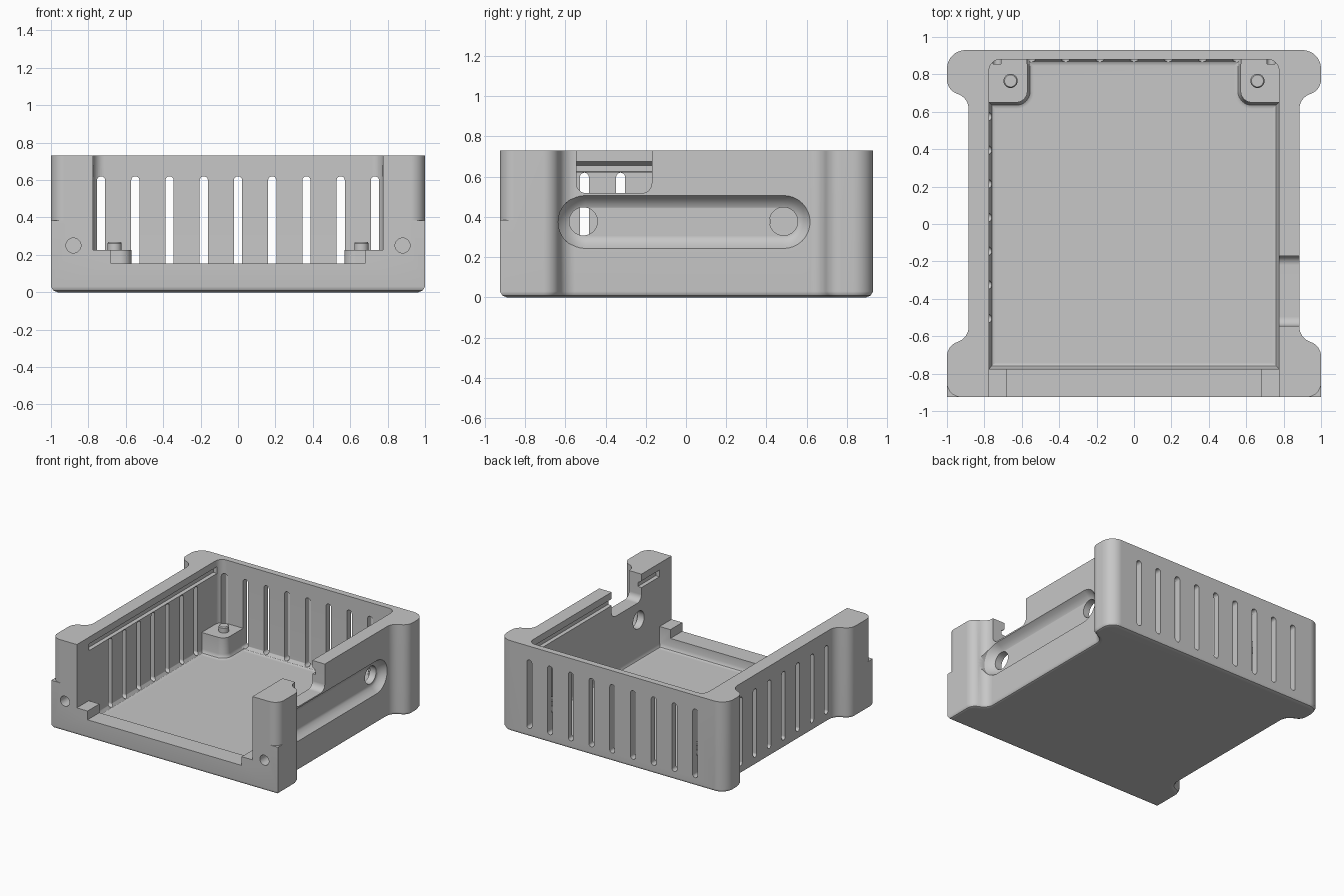
import bpy, bmesh, math
from mathutils import Vector

cube = bpy.data.objects.get("Cube")
if cube:
    bpy.data.objects.remove(cube, do_unlink=True)

grey = bpy.data.materials.new("matte grey")
grey.use_nodes = True
grey.diffuse_color = (0.57, 0.57, 0.57, 1)
grey.node_tree.nodes["Principled BSDF"].inputs["Base Color"].default_value = (0.57, 0.57, 0.57, 1)


def rounded(corners, steps=8):
    """Outline from (a, b[, radius]) corners, with arcs at the rounded ones."""
    out = []
    for i, c in enumerate(corners):
        p = Vector(c[:2])
        if len(c) < 3:
            out.append(p)
            continue
        u = (Vector(corners[i - 1][:2]) - p).normalized()
        v = (Vector(corners[(i + 1) % len(corners)][:2]) - p).normalized()
        half = u.angle(v) / 2
        mid = p + (u + v).normalized() * c[2] / math.sin(half)
        start = p + u * c[2] / math.tan(half) - mid
        end = p + v * c[2] / math.tan(half) - mid
        turn = math.pi - 2 * half
        for k in range(steps + 1):
            t = k / steps
            out.append(mid + (start * math.sin((1 - t) * turn) + end * math.sin(t * turn)) / math.sin(turn))
    return [p for i, p in enumerate(out) if (p - out[i - 1]).length > 0.0005]


def inset(pts, d):
    """Offset a counter-clockwise outline inwards."""
    out = []
    for i, p in enumerate(pts):
        e, f = (p - pts[i - 1]).normalized(), (pts[(i + 1) % len(pts)] - p).normalized()
        n, m = Vector((-e.y, e.x)), Vector((-f.y, f.x))
        out.append(p + (n + m) * d / (1 + n.dot(m)))
    return out


def prism(name, pts, rings, axis="z"):
    """Loft an outline through (depth, inset) rings along an axis."""
    place = {"x": lambda a, b, d: (d, a, b), "y": lambda a, b, d: (a, d, b), "z": lambda a, b, d: (a, b, d)}[axis]
    pts = [Vector(p) for p in pts]
    if sum(pts[i - 1].cross(p) for i, p in enumerate(pts)) < 0:
        pts.reverse()
    bm = bmesh.new()
    loops = [[bm.verts.new(place(p.x, p.y, d)) for p in inset(pts, s)] for d, s in rings]
    bm.faces.new(loops[0][::-1])
    bm.faces.new(loops[-1])
    for lo, hi in zip(loops, loops[1:]):
        for i in range(len(lo)):
            bm.faces.new((lo[i - 1], lo[i], hi[i], hi[i - 1]))
    if bm.calc_volume(signed=True) < 0:
        bmesh.ops.reverse_faces(bm, faces=bm.faces[:])
    mesh = bpy.data.meshes.new(name)
    bm.to_mesh(mesh)
    bm.free()
    mesh.materials.append(grey)
    ob = bpy.data.objects.new(name, mesh)
    bpy.context.collection.objects.link(ob)
    return ob


def rect(a0, a1, b0, b1):
    return [(a0, b0), (a1, b0), (a1, b1), (a0, b1)]


def circle(a, b, r, n=32):
    return [(a + r * math.cos(k * math.tau / n), b + r * math.sin(k * math.tau / n)) for k in range(n)]


def stadium(a0, a1, b0, b1):
    r = min(a1 - a0, b1 - b0) / 2
    return rounded([(*p, r) for p in rect(a0, a1, b0, b1)])


def activate(ob):
    bpy.ops.object.select_all(action="DESELECT")
    ob.select_set(True)
    bpy.context.view_layer.objects.active = ob


def closed_volume(mesh):
    """Signed volume, or zero when the surface is not closed."""
    bm = bmesh.new()
    bm.from_mesh(mesh)
    volume = bm.calc_volume(signed=True) if all(e.is_manifold for e in bm.edges) else 0
    bm.free()
    return volume


def cut(pts, rings, axis="z"):
    """Carve a lofted shape out of the body, keeping only a sound result."""
    tool = prism("cutter", pts, rings, axis)
    tool.hide_render = True
    activate(body)
    before = body.data.copy()
    volume = closed_volume(before)
    for solver in ("MANIFOLD", "EXACT"):
        mod = body.modifiers.new("cut", "BOOLEAN")
        mod.operation, mod.solver, mod.object = "DIFFERENCE", solver, tool
        bpy.ops.object.modifier_apply(modifier=mod.name)
        if 0.3 < closed_volume(body.data) < volume - 1e-6:
            break
        body.modifiers.clear()
        body.data = before.copy()
    bpy.data.objects.remove(tool, do_unlink=True)


# Outer body with waisted sides and a rounded bottom edge
side = [(1, -0.925), (1, -0.655, 0.08), (0.885, -0.605, 0.08),
        (0.885, 0.67, 0.08), (1, 0.72, 0.08), (1, 0.93, 0.1)]
outline = side + [(-c[0], *c[1:]) for c in reversed(side)]
body = prism("case_body", rounded(outline), [(0, 0.035), (0.01, 0.012), (0.03, 0), (0.73, 0)])

# Inner cavity: lower part leaves two rear bosses, upper part is full width
half = [(0.775, -0.775), (0.775, 0.65), (0.57, 0.65, 0.06), (0.57, 0.88)]
cut(rounded(half + [(-c[0], *c[1:]) for c in reversed(half)]),
    [(0.06, 0.035), (0.07, 0.015), (0.095, 0), (1, 0)])
cut(rounded([(-0.775, -0.775), (0.775, -0.775), (0.775, 0.88, 0.06), (-0.775, 0.88, 0.06)]),
    [(0.225, 0), (1.1, 0)])

# Stepped front opening
for w, z in ((0.775, 0.225), (0.68, 0.155)):
    cut(rect(-w, w, -1.1, -0.7), [(z, 0), (1.2, 0)])

# Rounded upper front corners, screw holes and lid grooves on both sides
for s in (-1, 1):
    arc = [(0.925 + 0.075 * math.sin(t * math.pi / 16), -0.85 - 0.075 * math.cos(t * math.pi / 16))
           for t in range(9)]
    corner = arc + [(1.1, -0.85), (1.1, -1.1), (0.925, -1.1)]
    cut([(s * x, y) for x, y in corner], [(0.385, 0), (1, 0)])
    cut(circle(s * 0.88, 0.25, 0.04), [(-1.1, 0), (-0.75, 0)], "y")
    groove = [(0.74, 0.62), (0.805, 0.625), (0.805, 0.655), (0.74, 0.7)]
    cut([(s * x, z) for x, z in groove], [(-0.77, 0), (0.84, 0)], "y")

# Ventilation slots in the back and one side
for i in range(9):
    x = (i - 4) * 0.183
    cut(stadium(x - 0.022, x + 0.022, 0.073, 0.62), [(0.855, 0), (1.1, 0)], "y")
for i in range(7):
    y = 0.575 - i * 0.18
    cut(stadium(y - 0.022, y + 0.022, 0.073, 0.62), [(-1.1, 0), (-0.745, 0)], "x")

# Side recess with soft rim, its two holes, and the notch above
cut(stadium(-0.635, 0.62, 0.24, 0.51),
    [(0.83, 0.065), (0.838, 0.045), (0.855, 0.025), (0.875, 0.01), (0.89, 0), (1.1, 0)], "x")
for y in (-0.51, 0.485):
    cut(circle(y, 0.378, 0.07), [(0.7, 0), (1.1, 0)], "x")
cut(rounded([(-0.545, 0.518, 0.05), (-0.17, 0.518, 0.05), (-0.17, 1), (-0.545, 1)]),
    [(0.7, 0), (1.1, 0)], "x")

# Locating pins on the bosses
pins = [prism(n, circle(s * 0.66, 0.765, 0.038), [(0.2, 0), (0.262, 0), (0.27, 0.006)])
        for n, s in (("left_pin", 1), ("right_pin", -1))]

# Smooth fillets, crisp edges and even shading on the flats
for ob in [body] + pins:
    activate(ob)
    bpy.ops.object.shade_smooth_by_angle(angle=math.radians(32))
    ob.modifiers.new("even_shading", "WEIGHTED_NORMAL").keep_sharp = True
